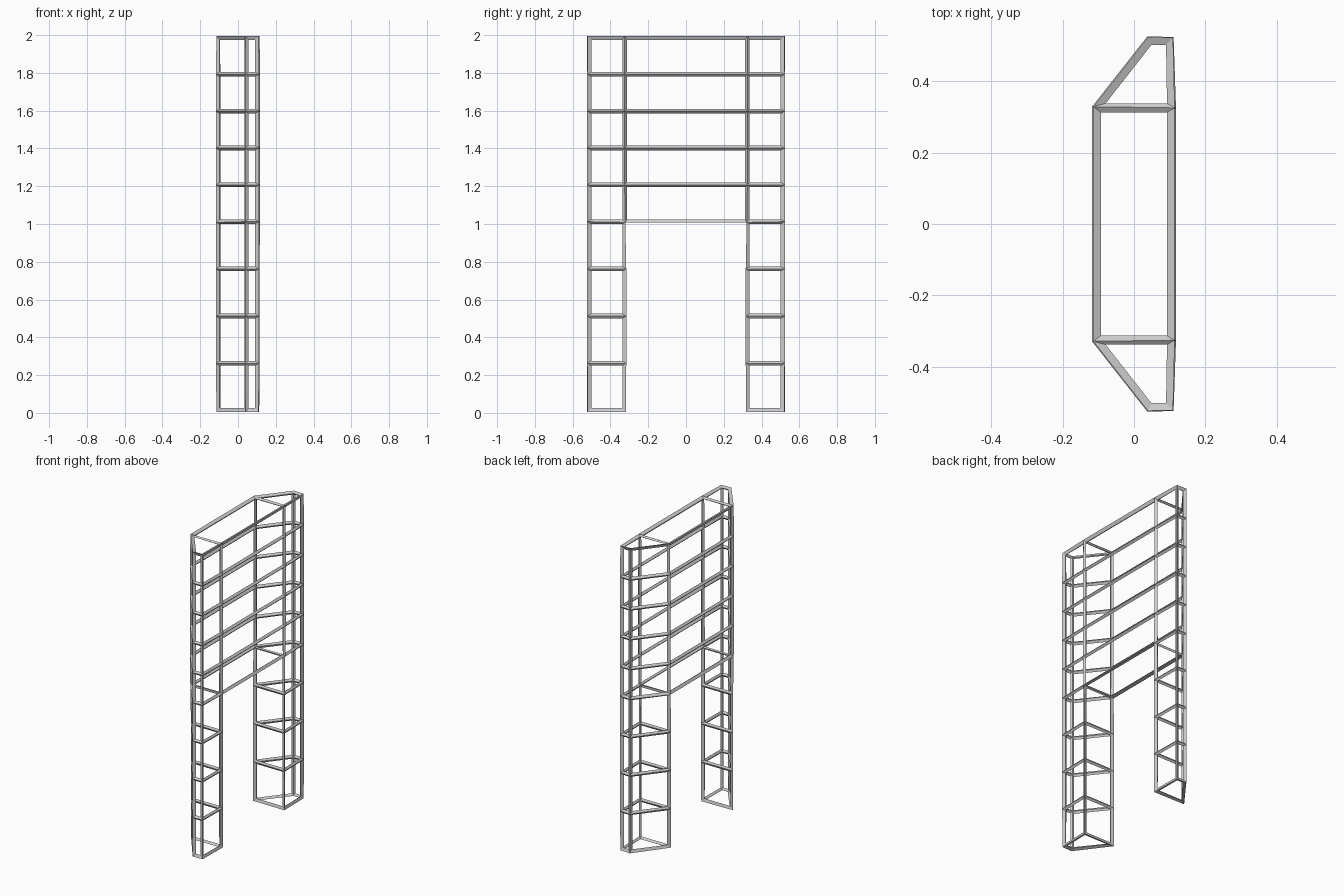
import bpy
import bmesh

cube = bpy.data.objects.get("Cube")
if cube:
    bpy.data.objects.remove(cube, do_unlink=True)

BAR = 0.025
BOTTOM, BEAM, TOP = 0.0125, 1.0125, 1.9875

# Plan corners of one tower, mirrored in y for the other
CORNERS = {
    "back": (-0.105, 0.325),
    "inner": (0.105, 0.325),
    "outer": (0.102, 0.514),
    "chamfer": (0.043, 0.514),
}

# Rung heights: four bays in the legs, five bays in the beam
leg_levels = [BOTTOM + (BEAM - BOTTOM) * i / 4 for i in range(5)]
beam_levels = [BEAM + (TOP - BEAM) * i / 5 for i in range(6)]
levels = leg_levels + beam_levels[1:]

bm = bmesh.new()
verts = {}


def point(name, side, z):
    """Return the shared vertex of a tower corner at a height."""
    key = (name, side, round(z, 4))
    if key not in verts:
        x, y = CORNERS[name]
        verts[key] = bm.verts.new((x, y * side, z))
    return verts[key]


def wall(a, b, heights):
    """Stack panels between two corners, one for each bay."""
    for low, high in zip(heights, heights[1:]):
        bm.faces.new((point(*a, low), point(*b, low),
                      point(*b, high), point(*a, high)))


def cap(corners, z):
    bm.faces.new([point(*c, z) for c in corners])


# Two towers
for side in (1, -1):
    plan = [(n, side) for n in ("back", "inner", "outer", "chamfer")]
    back, inner, outer, chamfer = plan
    wall(inner, outer, levels)
    wall(outer, chamfer, levels)
    wall(chamfer, back, levels)
    wall(back, inner, leg_levels)
    cap(plan, BOTTOM)
    cap(plan, TOP)

# Beam joining the towers
for name in ("back", "inner"):
    wall((name, 1), (name, -1), beam_levels)
middle = [("back", 1), ("inner", 1), ("inner", -1), ("back", -1)]
cap(middle, BEAM)
cap(middle, TOP)

bmesh.ops.recalc_face_normals(bm, faces=bm.faces)
mesh = bpy.data.meshes.new("truss_arch")
bm.to_mesh(mesh)
bm.free()

# Plain grey metal
grey = bpy.data.materials.new("grey_metal")
grey.use_nodes = True
colour = (0.6, 0.6, 0.6, 1)
grey.diffuse_color = colour
grey.node_tree.nodes["Principled BSDF"].inputs["Base Color"].default_value = colour
mesh.materials.append(grey)

arch = bpy.data.objects.new("truss_arch", mesh)
bpy.context.collection.objects.link(arch)

# Turn the panel edges into bars
bars = arch.modifiers.new("bars", "WIREFRAME")
bars.thickness = BAR
bars.use_even_offset = True
bars.use_replace = True
